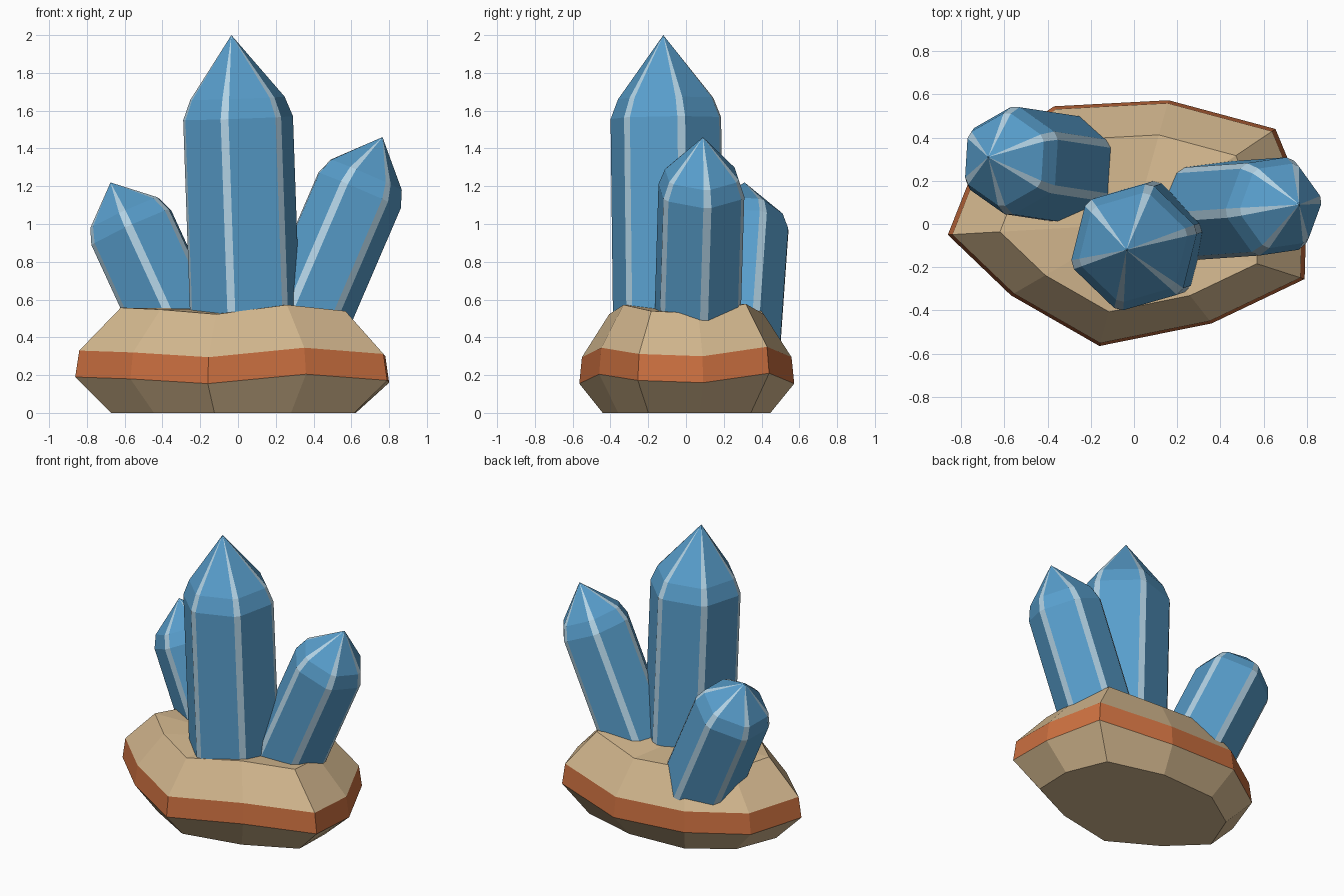
import bpy, bmesh, math
from mathutils import Vector

if "Cube" in bpy.data.objects:
    bpy.data.objects.remove(bpy.data.objects["Cube"])


def material(name, rgb):
    lin = [((c / 255 + 0.055) / 1.055) ** 2.4 for c in rgb]
    m = bpy.data.materials.new(name)
    m.diffuse_color = (*lin, 1)
    m.use_nodes = True
    m.node_tree.nodes["Principled BSDF"].inputs["Base Color"].default_value = m.diffuse_color
    return m


tan = material("tan_stone", (212, 184, 143))
rust = material("rust_band", (204, 112, 64))
blue = material("crystal_blue", (88, 158, 204))
pale = material("pale_edge", (178, 210, 228))


def loft(name, rings, mats, side_mat, tip=None):
    """Join rings of points; side_mat(level, side) picks the colour slot."""
    bm = bmesh.new()
    rows = [[bm.verts.new(p) for p in ring] for ring in rings]
    n = len(rows[0])
    for k in range(len(rows) - 1):
        for i in range(n):
            j = (i + 1) % n
            f = bm.faces.new((rows[k][i], rows[k][j], rows[k + 1][j], rows[k + 1][i]))
            f.material_index = side_mat(k, i)
    bm.faces.new(rows[0][::-1])
    apex = bm.verts.new(tip)
    for i in range(n):
        f = bm.faces.new((rows[-1][i], rows[-1][(i + 1) % n], apex))
        f.material_index = side_mat(len(rows) - 1, i)
    bmesh.ops.recalc_face_normals(bm, faces=bm.faces)
    me = bpy.data.meshes.new(name)
    bm.to_mesh(me)
    bm.free()
    for m in mats:
        me.materials.append(m)
    ob = bpy.data.objects.new(name, me)
    bpy.context.collection.objects.link(ob)
    return ob


# Rock base: uneven ten-sided girdle, scaled into the other rings
girdle = [(-.862, -.05, .19), (-.57, -.33, .18), (-.16, -.565, .155), (.36, -.46, .205),
          (.79, -.255, .172), (.80, .09, .16), (.655, .44, .21), (.16, .573, .155),
          (-.37, .545, .18), (-.72, .31, .17)]


def scaled(s, dz, flat=False):
    return [(x * s, y * s, 0 if flat else z + dz) for x, y, z in girdle]


loft("rock_base", [scaled(.78, 0, True), scaled(1, 0), scaled(.975, .14), scaled(.72, .367)],
     [tan, rust], lambda k, i: 1 if k == 1 else 0, tip=(0, 0, .55))


# Crystals: hexagonal shafts with narrow pale edge strips and a two-step point
def crystal(name, tip, axis, r, turn, length, shoulder, neck, foot_shift=(0, 0)):
    tip = Vector(tip)
    axis = Vector(axis).normalized()
    rot = Vector((0, 0, 1)).rotation_difference(axis)
    half = .0215 / r
    angles = []
    for i in range(6):
        a = math.radians(turn + 60 * i)
        angles += [a - half, a + half]
    shift = Vector((*foot_shift, 0))

    def ring(down, s):
        c = tip - axis * down + shift
        return [c + rot @ Vector((r * s * math.cos(a), r * s * math.sin(a), 0)) for a in angles]

    loft(name, [ring(length, 1), ring(shoulder, 1), ring(neck, .86)], [blue, pale],
         lambda k, i: 1 if i % 2 == 0 else 0, tip=tip)


crystal("tall_crystal", (-.035, -.12, 2.0), (-.035, -.012, 1), .297, -104, 1.52, .44, .335, (.02, .008))
crystal("left_crystal", (-.675, .31, 1.22), (-.46, .07, 1), .25, -93, .93, .265, .18)
crystal("right_crystal", (.765, .09, 1.46), (.43, .03, 1), .238, -112, 1.13, .307, .217)
